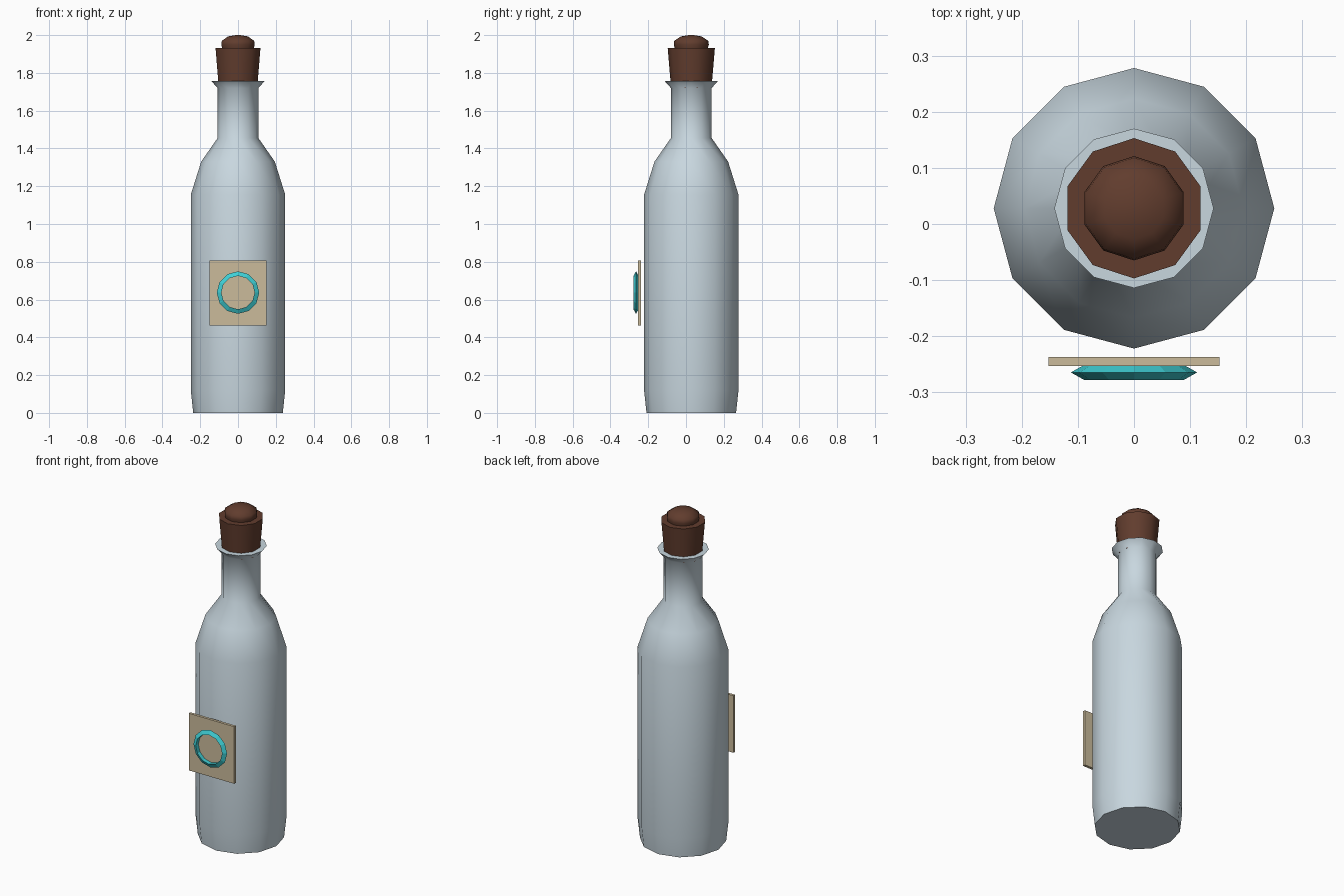
import bpy, bmesh, math
from mathutils import Matrix

if "Cube" in bpy.data.objects:
    bpy.data.objects.remove(bpy.data.objects["Cube"], do_unlink=True)

AXIS_Y = 0.028  # the bottle sits slightly behind the centre


def material(name, rgb):
    mat = bpy.data.materials.new(name)
    mat.use_nodes = True
    mat.diffuse_color = (*rgb, 1)
    mat.node_tree.nodes["Principled BSDF"].inputs["Base Color"].default_value = (*rgb, 1)
    return mat


def add_object(name, bm, mat, smooth_angle=None):
    bmesh.ops.recalc_face_normals(bm, faces=bm.faces)
    mesh = bpy.data.meshes.new(name)
    bm.to_mesh(mesh)
    bm.free()
    mesh.materials.append(mat)
    obj = bpy.data.objects.new(name, mesh)
    bpy.context.collection.objects.link(obj)
    if smooth_angle:
        bpy.ops.object.select_all(action="DESELECT")
        obj.select_set(True)
        bpy.context.view_layer.objects.active = obj
        bpy.ops.object.shade_smooth_by_angle(angle=math.radians(smooth_angle))
    return obj


def lathe(profile, sides, closed=False):
    """Turn (radius, z) points around z, starting from a corner on +y."""
    bm = bmesh.new()
    rings = []
    for radius, z in profile:
        turns = [math.tau * i / sides for i in range(sides)]
        rings.append([bm.verts.new((radius * math.sin(a), radius * math.cos(a), z))
                      for a in turns])
    pairs = list(zip(rings, rings[1:]))
    if closed:
        pairs.append((rings[-1], rings[0]))
    else:
        bm.faces.new(rings[0])
        bm.faces.new(rings[-1])
    for low, high in pairs:
        for i in range(sides):
            j = (i + 1) % sides
            bm.faces.new((low[i], low[j], high[j], high[i]))
    return bm


glass = material("pale blue glass", (0.58, 0.68, 0.74))
cork = material("brown cork", (0.12, 0.046, 0.027))
paper = material("tan paper", (0.60, 0.50, 0.33))
teal = material("turquoise", (0.05, 0.62, 0.66))

# Bottle body with shoulder, neck and flared lip
body = [(0.237, 0), (0.25, 0.12), (0.25, 1.155), (0.195, 1.33),
        (0.108, 1.455), (0.108, 1.72), (0.142, 1.758)]
add_object("bottle", lathe(body, 12), glass, 50).location.y = AXIS_Y

# Tapered stopper and its rounded knob
stopper = [(0.107, 1.72), (0.125, 1.933)]
add_object("stopper", lathe(stopper, 10), cork, 50).location.y = AXIS_Y
knob = [(0.086, 1.925), (0.093, 1.95), (0.09, 1.97), (0.055, 1.993), (0.012, 2.0)]
add_object("stopper_knob", lathe(knob, 10), cork, 50).location.y = AXIS_Y

# Flat label held just in front of the glass
bm = bmesh.new()
bmesh.ops.create_cube(bm, size=1)
bmesh.ops.scale(bm, vec=(0.304, 0.016, 0.345), verts=bm.verts)
add_object("label", bm, paper).location = (0, -0.245, 0.634)

# Ring emblem with a triangular section
bm = lathe([(0.0885, -0.0136), (0.1125, 0), (0.0885, 0.0136)], 12, closed=True)
bmesh.ops.rotate(bm, cent=(0, 0, 0), matrix=Matrix.Rotation(math.pi / 2, 3, "X"),
                 verts=bm.verts)
add_object("ring_emblem", bm, teal).location = (0, -0.2645, 0.637)
